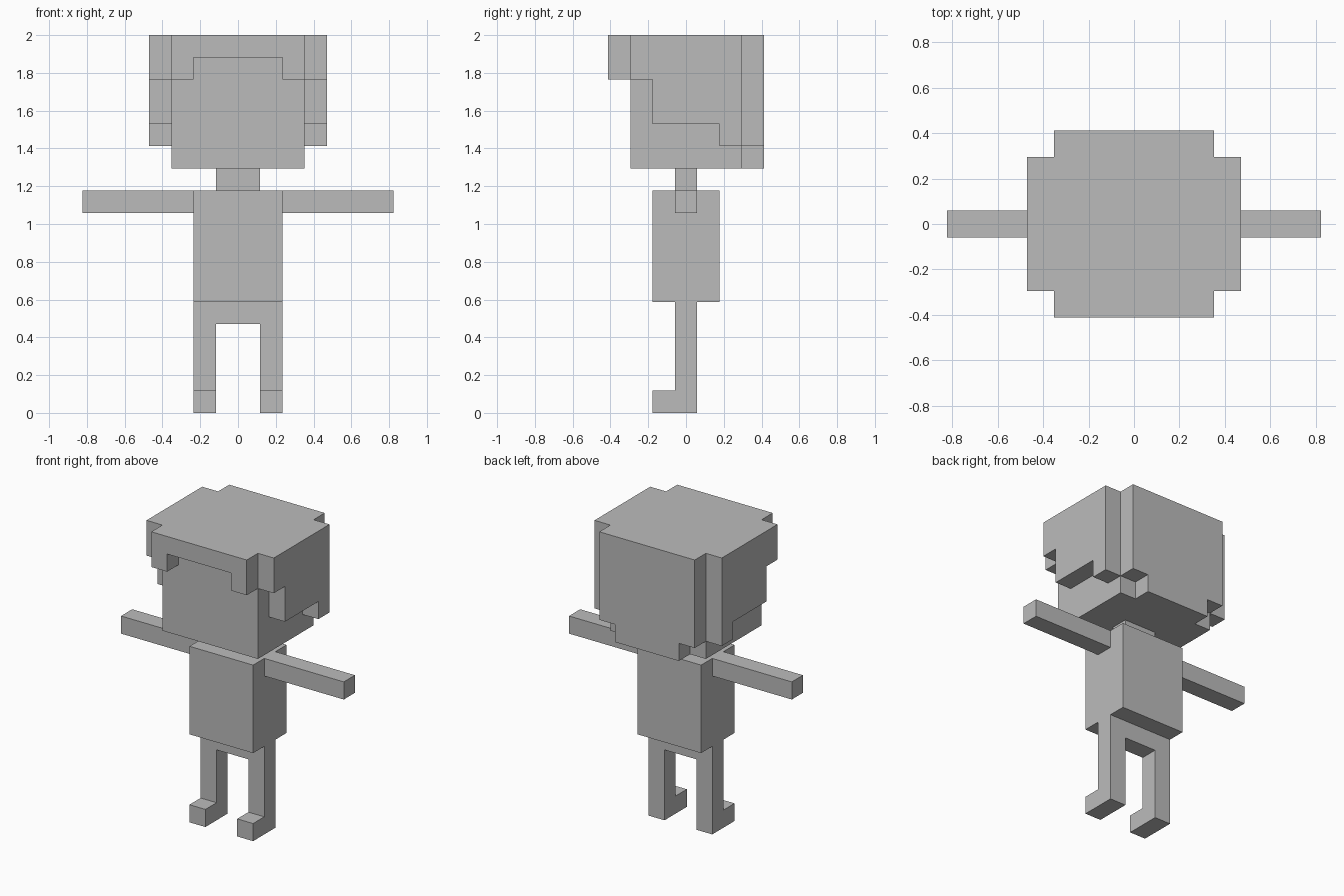
import bpy
import bmesh
from mathutils import Vector

U = 1 / 17  # one block unit

if "Cube" in bpy.data.objects:
    bpy.data.objects.remove(bpy.data.objects["Cube"], do_unlink=True)

grey = bpy.data.materials.new("plain grey")
grey.use_nodes = True
COLOUR = (0.5, 0.5, 0.5, 1)
grey.diffuse_color = COLOUR
grey.node_tree.nodes["Principled BSDF"].inputs["Base Color"].default_value = COLOUR


def slab(name, outline, axis, start, end):
    """Extrude an outline of block units along x or y."""
    if axis == "x":
        points = [Vector((start, a, z)) for a, z in outline]
        push = Vector((end - start, 0, 0))
    else:
        points = [Vector((a, start, z)) for a, z in outline]
        push = Vector((0, end - start, 0))
    bm = bmesh.new()
    face = bm.faces.new([bm.verts.new(p * U) for p in points])
    new = bmesh.ops.extrude_face_region(bm, geom=[face], use_keep_orig=True)["geom"]
    moved = [v for v in new if isinstance(v, bmesh.types.BMVert)]
    bmesh.ops.translate(bm, verts=moved, vec=push * U)
    bmesh.ops.recalc_face_normals(bm, faces=bm.faces)
    mesh = bpy.data.meshes.new(name)
    bm.to_mesh(mesh)
    bm.free()
    mesh.materials.append(grey)
    obj = bpy.data.objects.new(name, mesh)
    bpy.context.collection.objects.link(obj)
    return obj


def box(name, x, y, z):
    outline = [(x[0], z[0]), (x[1], z[0]), (x[1], z[1]), (x[0], z[1])]
    return slab(name, outline, "y", *y)


def mirrored(half):
    """Complete a right-hand outline with its reflection."""
    return half + [(-x, z) for x, z in reversed(half)]


# Body
box("torso", (-4, 4), (-3, 3), (10, 20))
box("neck", (-2, 2), (-1, 1), (20, 22))
slab("legs", mirrored([(2, 8), (2, 0), (4, 0), (4, 10)]), "y", -1, 1)

# Head and hair: fringe with raised centre, back with notched corners
box("head", (-6, 6), (-5, 5), (22, 34))
slab("hair_fringe", mirrored([(4, 32), (4, 30), (6, 30), (6, 34)]), "y", -7, -5)
slab("hair_back", mirrored([(4, 22), (4, 24), (6, 24), (6, 34)]), "y", 5, 7)

# Stepped lower edge of the hair beside the face
side_outline = [(-5, 34), (-5, 30), (-3, 30), (-3, 26),
                (3, 26), (3, 24), (5, 24), (5, 34)]

# Paired parts
for side, s in (("left", 1), ("right", -1)):
    box(side + "_arm", sorted((4 * s, 14 * s)), (-1, 1), (18, 20))
    box(side + "_foot", sorted((2 * s, 4 * s)), (-3, -1), (0, 2))
    slab(side + "_hair_side", side_outline, "x", 6 * s, 8 * s)
